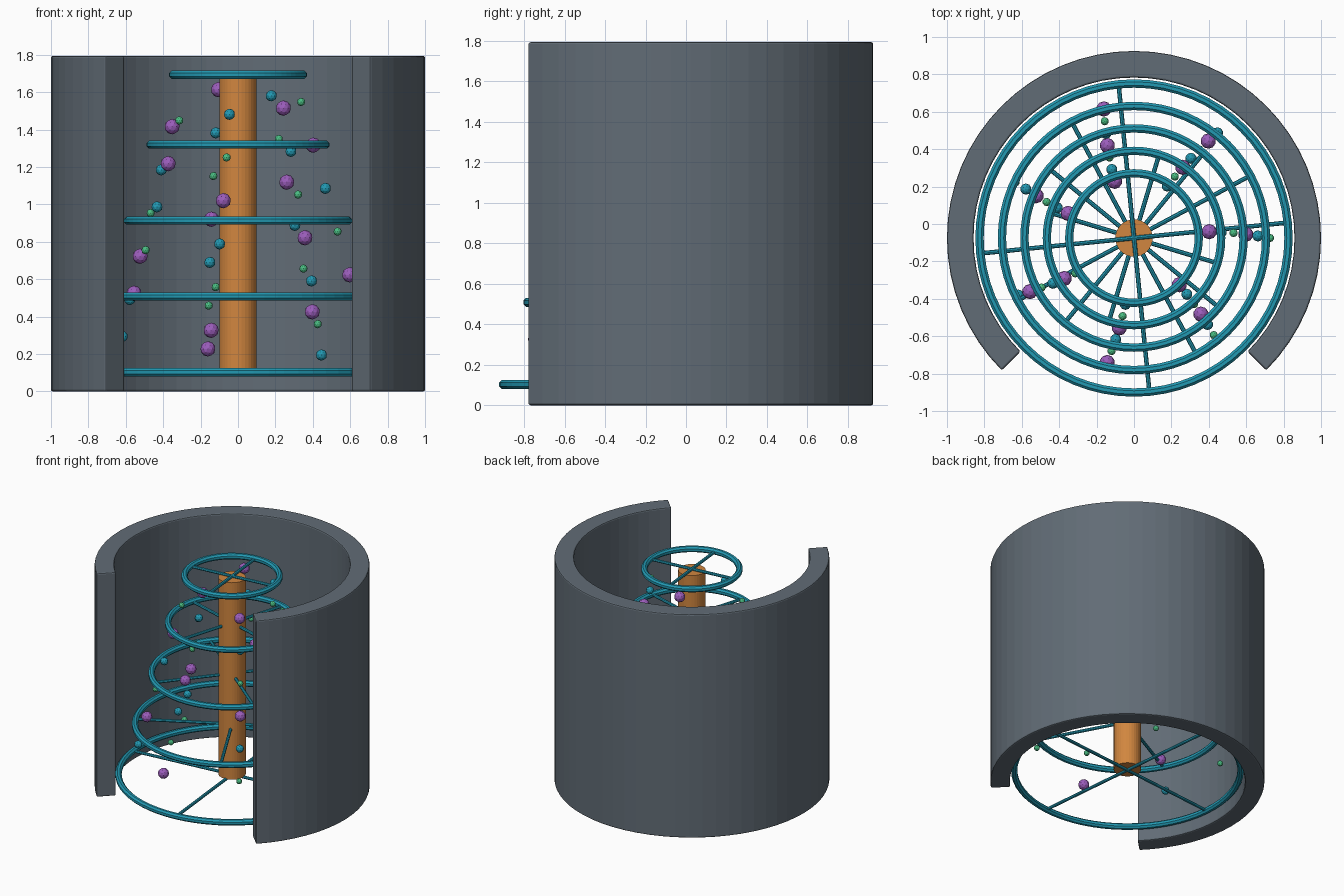
import bpy, bmesh
from math import sin, cos, pi, radians
from mathutils import Matrix, Vector

cube = bpy.data.objects.get("Cube")
if cube:
    bpy.data.objects.remove(cube)

CENTRE_Y = -0.075


def material(name, rgb):
    m = bpy.data.materials.new(name)
    m.use_nodes = True
    m.diffuse_color = (*rgb, 1)
    m.node_tree.nodes["Principled BSDF"].inputs["Base Color"].default_value = (*rgb, 1)
    return m


slate = material("slate grey", (0.12, 0.15, 0.18))
teal = material("teal", (0.016, 0.32, 0.45))
orange = material("orange", (0.64, 0.24, 0.05))
purple = material("purple", (0.33, 0.11, 0.50))
green = material("green", (0.07, 0.52, 0.23))


def add_object(name, bm, mat):
    bmesh.ops.recalc_face_normals(bm, faces=bm.faces)
    mesh = bpy.data.meshes.new(name)
    bm.to_mesh(mesh)
    bm.free()
    mesh.materials.append(mat)
    obj = bpy.data.objects.new(name, mesh)
    obj.location.y = CENTRE_Y
    bpy.context.collection.objects.link(obj)
    return obj


def sweep(bm, profile, start, angle, steps):
    """Spin a closed (radius, z) profile about z; caps the ends of a partial turn."""
    full = abs(angle - 2 * pi) < 1e-6
    loops = []
    for i in range(steps if full else steps + 1):
        a = start + angle * i / steps
        loops.append([bm.verts.new((r * cos(a), r * sin(a), z)) for r, z in profile])
    n = len(profile)
    for i in range(steps):
        p, q = loops[i], loops[(i + 1) % len(loops)]
        for j in range(n):
            k = (j + 1) % n
            bm.faces.new((p[j], q[j], q[k], p[k]))
    if not full:
        bm.faces.new(loops[0])
        bm.faces.new(loops[-1])


# Curved wall, open at the front
bm = bmesh.new()
wall_profile = [(0.858, 0), (1, 0), (1, 1.794), (0.858, 1.794)]
sweep(bm, wall_profile, radians(-45), radians(270), 48)
wall = add_object("curved_wall", bm, slate)
bevel = wall.modifiers.new("soft edges", "BEVEL")
bevel.width = 0.01
bevel.segments = 2
bevel.limit_method = "ANGLE"
bevel.angle_limit = radians(40)

# Central column
bm = bmesh.new()
bmesh.ops.create_cone(bm, cap_ends=True, segments=32, radius1=0.1, radius2=0.1,
                      depth=1.58, matrix=Matrix.Translation((0, 0, 0.897)))
add_object("central_column", bm, orange)

# Tapering stack of rings, each with crossed spokes turned a little further
TUBE = 0.024
for i, height in enumerate((0.103, 0.508, 0.914, 1.32, 1.694)):
    radius = 0.826 - 0.12 * i
    bm = bmesh.new()
    tube = [(radius + TUBE * cos(a), height + TUBE * sin(a))
            for a in (pi / 4 * (j + 0.5) for j in range(8))]
    sweep(bm, tube, 0, 2 * pi, 64)
    add_object(f"ring_{i + 1}", bm, teal)

    bm = bmesh.new()
    for k in range(2):
        turn = 0.1 + i * pi / 8 + k * pi / 2
        place = (Matrix.Translation((0, 0, height)) @ Matrix.Rotation(turn, 4, "Z")
                 @ Matrix.Rotation(pi / 2, 4, "Y"))
        bmesh.ops.create_cone(bm, cap_ends=True, segments=8, radius1=0.012,
                              radius2=0.012, depth=2 * radius, matrix=place)
    add_object(f"spokes_{i + 1}", bm, teal)

# Beads climbing in an inward spiral, cycling through three kinds
kinds = (("small_beads", green, 0.022), ("medium_beads", teal, 0.03),
         ("large_beads", purple, 0.041))
for k, (name, mat, size) in enumerate(kinds):
    bm = bmesh.new()
    for i in range(k, 45, 3):
        r, a = 0.727 - 0.00924 * i, 0.9 * i
        spot = Vector((r * cos(a), r * sin(a), 0.162 + 0.033 * i))
        bmesh.ops.create_icosphere(bm, subdivisions=2, radius=size,
                                   matrix=Matrix.Translation(spot))
    add_object(name, bm, mat)
